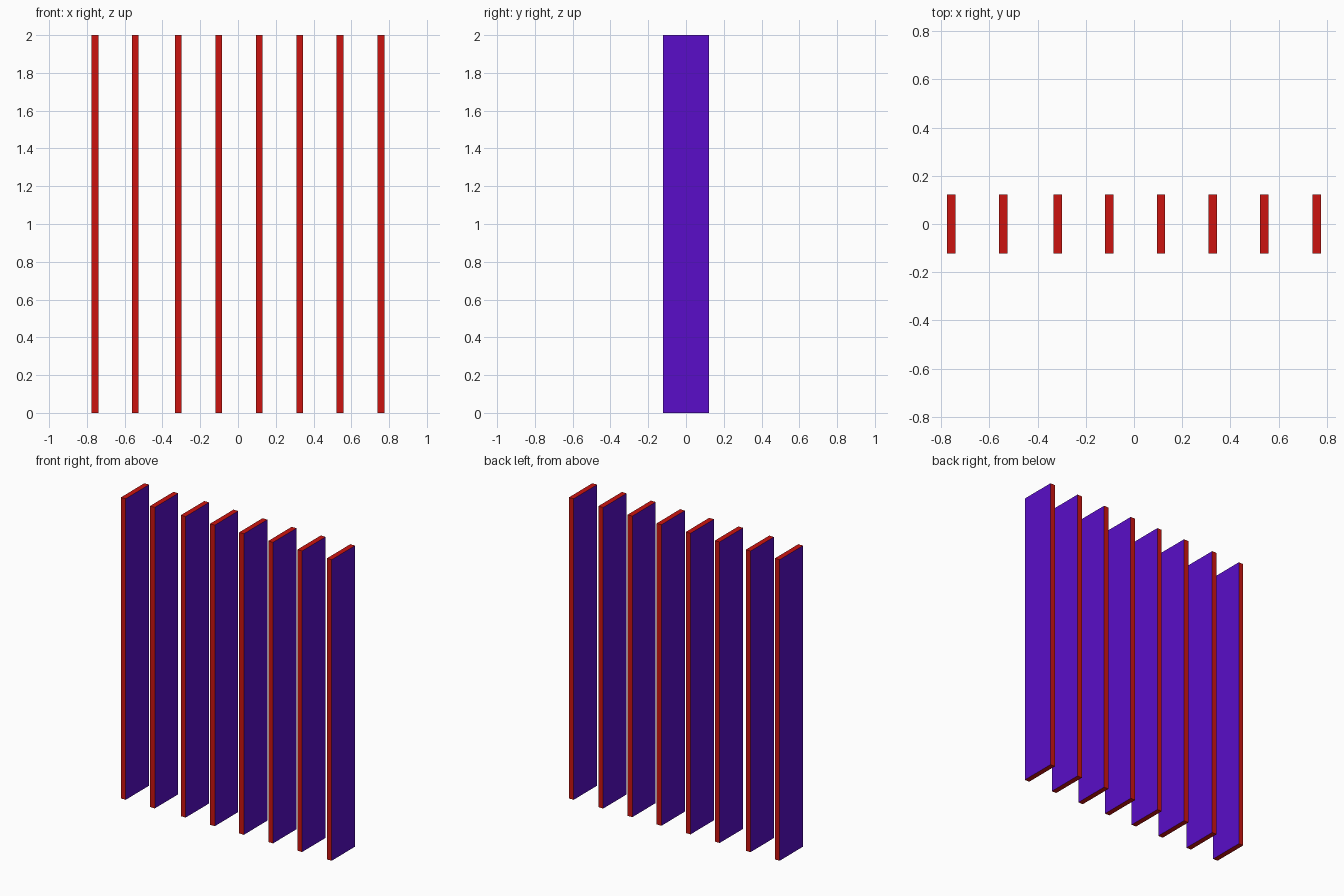
import bpy

if "Cube" in bpy.data.objects:
    bpy.data.objects.remove(bpy.data.objects["Cube"])

THICK, DEPTH, HEIGHT = 0.035, 0.246, 2.0
CENTRES = [-0.757, -0.543, -0.316, -0.102, 0.112, 0.326, 0.540, 0.757]


def material(name, colour):
    mat = bpy.data.materials.new(name)
    mat.diffuse_color = (*colour, 1.0)
    mat.use_nodes = True
    mat.node_tree.nodes["Principled BSDF"].inputs["Base Color"].default_value = mat.diffuse_color
    return mat


red = material("red_edge", (0.60, 0.007, 0.005))
purple = material("purple_side", (0.10, 0.004, 0.58))


def make_slat(index, x):
    bpy.ops.mesh.primitive_cube_add(size=1, location=(x, 0, HEIGHT / 2))
    slat = bpy.context.object
    slat.name = f"slat_{index}"
    slat.scale = (THICK, DEPTH, HEIGHT)
    bpy.ops.object.transform_apply(location=False, rotation=False, scale=True)
    slat.data.materials.append(red)
    slat.data.materials.append(purple)
    # Broad sides are purple, narrow edges and ends are red
    for face in slat.data.polygons:
        face.material_index = 1 if abs(face.normal.x) > 0.5 else 0


# Row of upright slats
for i, x in enumerate(CENTRES, 1):
    make_slat(i, x)
